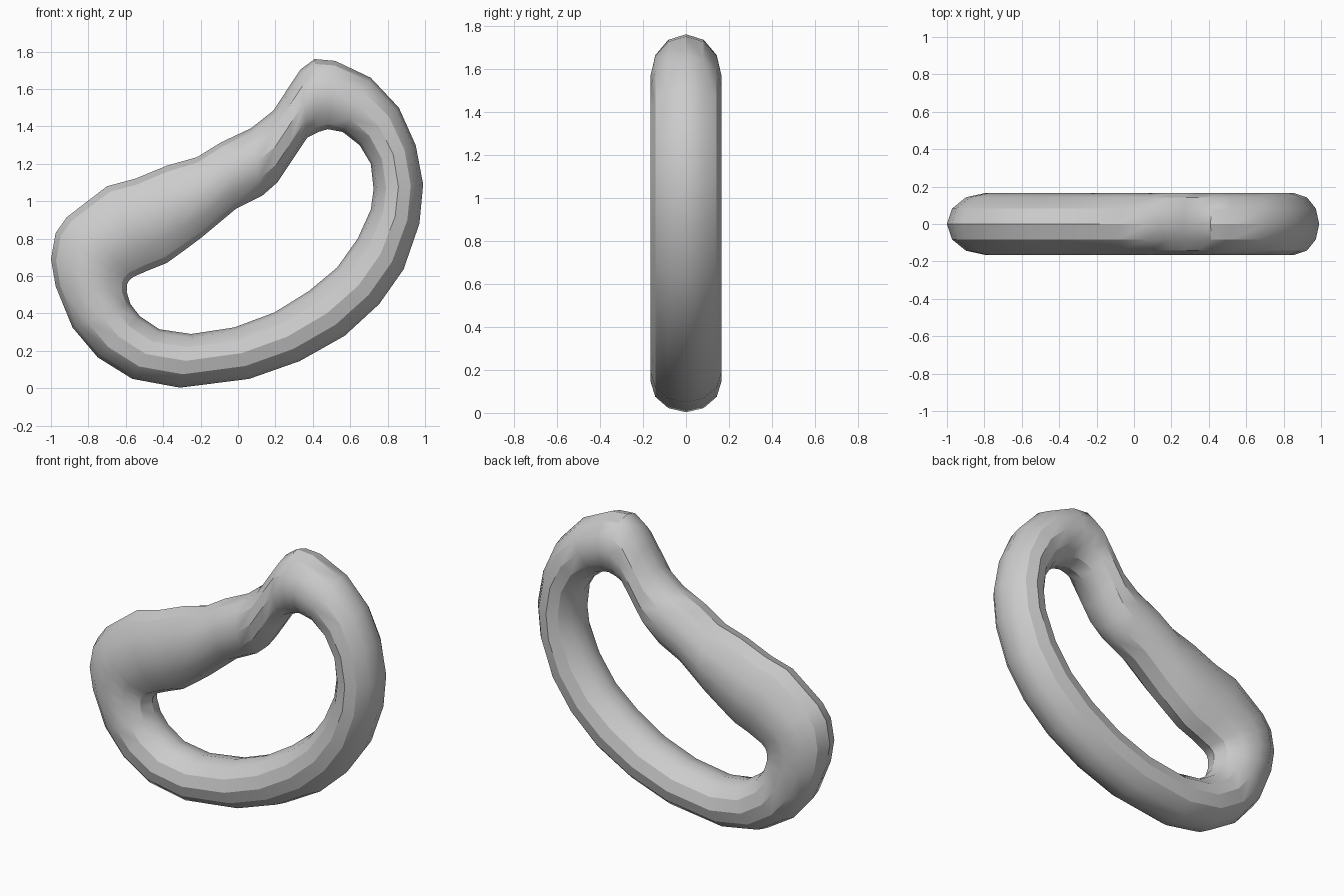
import bpy, bmesh, math
from mathutils import Vector

cube = bpy.data.objects.get("Cube")
if cube:
    bpy.data.objects.remove(cube, do_unlink=True)

# One grey material
grey = bpy.data.materials.new("plain grey")
grey.use_nodes = True
colour = (0.6, 0.6, 0.6, 1)
grey.diffuse_color = colour
grey.node_tree.nodes["Principled BSDF"].inputs["Base Color"].default_value = colour

HALF_DEPTH = 0.165
SIDES = 12

# Stations round the loop: outer x, outer z, inner x, inner z
STATIONS = [
    (.41, 1.76, .43, 1.37), (.52, 1.75, .48, 1.385), (.71, 1.66, .56, 1.37),
    (.86, 1.50, .65, 1.30), (.95, 1.30, .71, 1.20), (.99, 1.09, .725, 1.065),
    (.97, .88, .71, .955), (.885, .635, .64, .80), (.755, .45, .53, .645),
    (.57, .28, .38, .52), (.33, .145, .195, .405), (.06, .05, -.02, .325),
    (-.31, .003, -.25, .29), (-.565, .05, -.42, .315), (-.75, .165, -.525, .385),
    (-.885, .325, -.575, .45), (-.975, .545, -.595, .515), (-1, .69, -.593, .555),
    (-.975, .83, -.583, .575), (-.915, .915, -.56, .595), (-.70, 1.08, -.48, .63),
    (-.55, 1.12, -.38, .67), (-.38, 1.19, -.29, .735), (-.22, 1.235, -.19, .81),
    (-.09, 1.315, -.01, .96), (.07, 1.39, .13, 1.03), (.19, 1.485, .21, 1.10),
    (.265, 1.60, .29, 1.22), (.335, 1.705, .37, 1.34),
]

# Closed tube: an elliptical ring at each station, bridged to the next
bm = bmesh.new()
rings = []
for ox, oz, ix, iz in STATIONS:
    centre = Vector((ox + ix, 0, oz + iz)) / 2
    outward = Vector((ox - ix, 0, oz - iz)) / 2
    ring = []
    for k in range(SIDES):
        a = math.tau * k / SIDES
        ring.append(bm.verts.new(centre + outward * math.cos(a)
                                 + Vector((0, HALF_DEPTH * math.sin(a), 0))))
    rings.append(ring)
for i, ring in enumerate(rings):
    following = rings[(i + 1) % len(rings)]
    for k in range(SIDES):
        n = (k + 1) % SIDES
        bm.faces.new((ring[k], ring[n], following[n], following[k]))
bmesh.ops.recalc_face_normals(bm, faces=bm.faces)

mesh = bpy.data.meshes.new("loop_handle")
bm.to_mesh(mesh)
bm.free()
mesh.materials.append(grey)
loop = bpy.data.objects.new("loop_handle", mesh)
bpy.context.collection.objects.link(loop)

# Smooth shading that keeps the sharper bends crisp
bpy.ops.object.select_all(action="DESELECT")
loop.select_set(True)
bpy.context.view_layer.objects.active = loop
bpy.ops.object.shade_smooth_by_angle(angle=math.radians(30))
